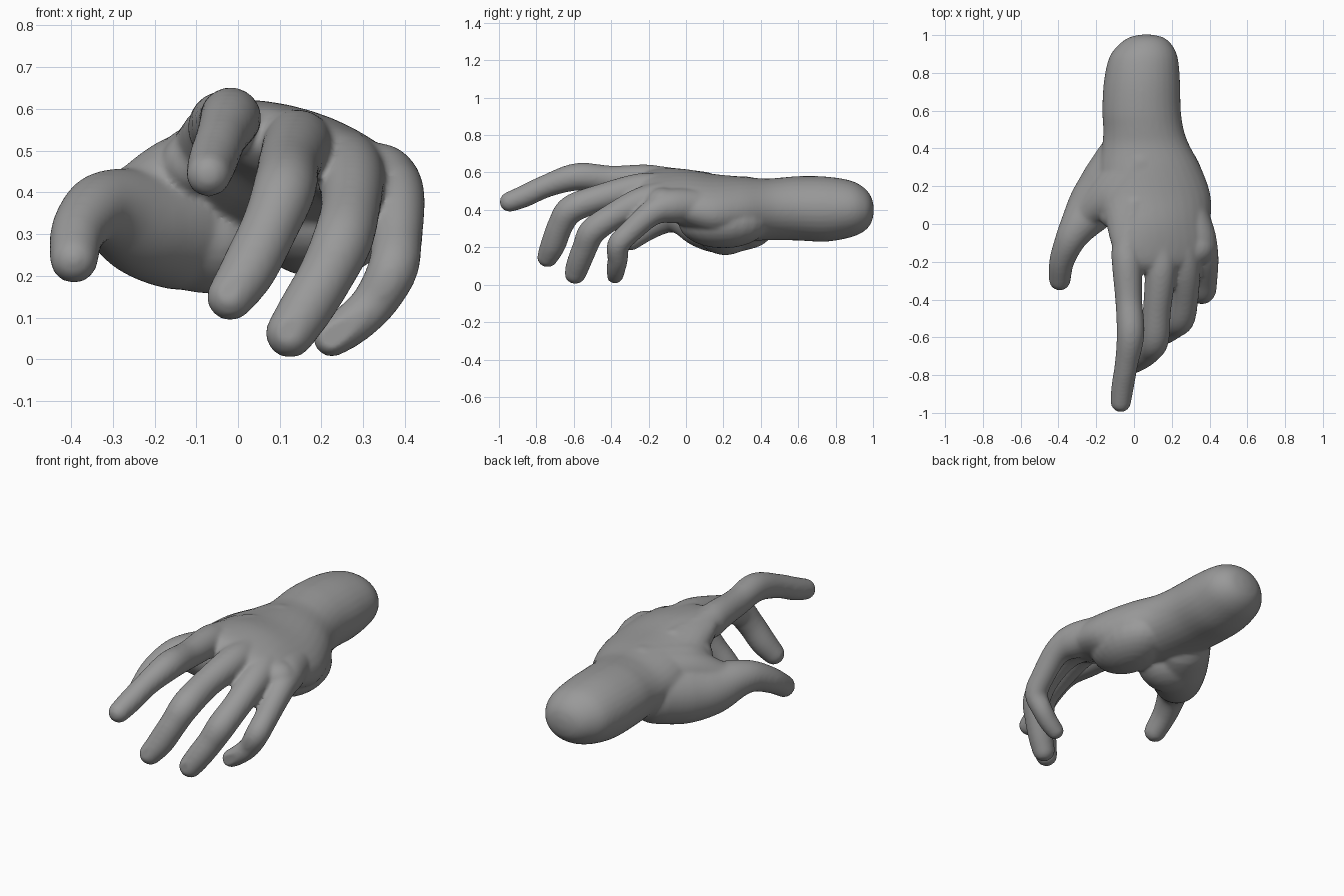
import bpy, bmesh, math
from mathutils import Vector

if "Cube" in bpy.data.objects:
    bpy.data.objects.remove(bpy.data.objects["Cube"])

SIDES = 32
bm = bmesh.new()


def catmull(rows, steps):
    """Smoothly interpolate rows of numbers."""
    out = []
    for i in range(len(rows) - 1):
        p = [rows[max(i - 1, 0)], rows[i], rows[i + 1], rows[min(i + 2, len(rows) - 1)]]
        for s in range(steps):
            t = s / steps
            out.append([0.5 * (2 * b + (c - a) * t + (2 * a - 5 * b + 4 * c - d) * t * t
                               + (3 * b - a - 3 * c + d) * t ** 3) for a, b, c, d in zip(*p)])
    return out + [list(rows[-1])]


def skin(rings):
    """Closed loft through rings given as (centre, u axis, v axis)."""
    loops = []
    for c, u, v in rings:
        loops.append([bm.verts.new(c + u * math.cos(k * math.tau / SIDES) + v * math.sin(k * math.tau / SIDES))
                      for k in range(SIDES)])
    for a, b in zip(loops, loops[1:]):
        for k in range(SIDES):
            j = (k + 1) % SIDES
            bm.faces.new((a[k], a[j], b[j], b[k]))
    bm.faces.new(loops[0][::-1])
    bm.faces.new(loops[-1])


def digit(rows, fat=1.08):
    """Tapered finger with round ends, rows of x, y, z, radius."""
    pts = catmull(rows, 6)
    rings = []
    for i, p in enumerate(pts):
        a, b = Vector(pts[max(i - 1, 0)][:3]), Vector(pts[min(i + 1, len(pts) - 1)][:3])
        t = (b - a).normalized()
        u = t.cross(Vector((0.3, 0.3, 1))).normalized()
        if rings:
            prev = rings[-1][1]
            u = (prev - t * prev.dot(t)).normalized()
        rings.append((Vector(p[:3]), u * p[3] * fat, t.cross(u) * p[3] * fat))
    # round caps as extra rings
    ends = []
    for (c, u, v), sgn in ((rings[0], -1), (rings[-1], 1)):
        n = u.cross(v).normalized() * u.length * sgn
        ends.append([(c + n * math.sin(q), u * math.cos(q), v * math.cos(q))
                     for q in (0.3, 0.6, 0.9, 1.2, 1.4, 1.52)])
    skin(ends[0][::-1] + rings + ends[1])


def blob(c, s):
    """Soft muscle or knuckle pad."""
    ret = bmesh.ops.create_uvsphere(bm, u_segments=24, v_segments=14, radius=1)
    for v in ret["verts"]:
        v.co = Vector(c) + Vector([a * b for a, b in zip(v.co, s)])


# forearm and palm: y, x, z, half width, half height, tilt
sections = [
    (1.003, .065, .40, .025, .025, 0), (.988, .065, .40, .09, .075, 0), (.95, .06, .402, .14, .118, 0),
    (.88, .05, .405, .182, .152, 0), (.75, .042, .404, .202, .174, 0), (.6, .04, .408, .208, .172, 0),
    (.5, .05, .405, .213, .167, .01), (.42, .062, .402, .23, .165, .03), (.3, .085, .405, .27, .172, .1),
    (.15, .115, .42, .295, .165, .2), (0, .13, .462, .285, .14, .28), (-.12, .148, .49, .275, .105, .32),
    (-.21, .14, .503, .21, .08, .32), (-.26, .13, .505, .11, .045, .32)]
skin([(Vector((x, y, z)), Vector((math.cos(t), 0, -math.sin(t))) * a, Vector((math.sin(t), 0, math.cos(t))) * b)
      for y, x, z, a, b, t in catmull(sections, 4)])

# index, middle, ring, little finger and thumb
digit([(.0, .1, .54, .06), (-.035, -.12, .55, .075), (-.036, -.22, .563, .074), (-.028, -.4, .565, .066),
       (-.018, -.58, .577, .068), (-.04, -.74, .53, .057), (-.06, -.86, .475, .055), (-.07, -.943, .443, .05)])
digit([(.09, .05, .52, .08), (.135, -.14, .51, .083), (.14, -.26, .51, .077), (.122, -.45, .465, .069),
       (.11, -.61, .405, .07), (.077, -.67, .32, .064), (.025, -.71, .215, .062), (-.018, -.74, .15, .053)])
digit([(.2, .03, .48, .08), (.25, -.13, .46, .085), (.27, -.25, .435, .075), (.27, -.39, .365, .066),
       (.25, -.5, .285, .067), (.21, -.54, .2, .062), (.165, -.57, .125, .06), (.125, -.592, .063, .055)])
digit([(.3, .06, .42, .085), (.345, -.08, .42, .085), (.378, -.18, .385, .065), (.38, -.29, .29, .057),
       (.37, -.36, .215, .056), (.325, -.365, .135, .05), (.27, -.375, .083, .047), (.225, -.38, .052, .043)])
digit([(-.05, .33, .345, .15), (-.13, .2, .325, .155), (-.22, .09, .33, .132), (-.3, -.02, .36, .095),
       (-.345, -.1, .355, .076), (-.383, -.2, .305, .064), (-.393, -.295, .24, .056)], 1.03)

# web of the thumb, heel of the hand, thumb muscle and outer knuckles
digit([(.04, .32, .45, .13), (-.09, .14, .465, .1), (-.11, .05, .47, .075)], 1)
digit([(.0, .3, .44, .13), (-.13, .16, .43, .11), (-.23, .07, .39, .085)], 1)
blob((.2, .2, .33), (.17, .24, .135))
blob((-.07, .21, .3), (.18, .16, .142))
blob((.325, -.12, .435), (.105, .1, .085))

bmesh.ops.recalc_face_normals(bm, faces=bm.faces)
mesh = bpy.data.meshes.new("hand")
bm.to_mesh(mesh)
bm.free()
hand = bpy.data.objects.new("hand", mesh)
bpy.context.collection.objects.link(hand)

# fuse everything into one soft skin
rm = hand.modifiers.new("fuse", "REMESH")
rm.mode, rm.voxel_size = "VOXEL", 0.01
sm = hand.modifiers.new("soften", "SMOOTH")
sm.factor, sm.iterations = 0.5, 10
fused = bpy.data.meshes.new_from_object(hand.evaluated_get(bpy.context.evaluated_depsgraph_get()))
hand.modifiers.clear()
hand.data = fused

# flat fingernails: tip centre, nail direction, depth
nails = [((-.07, -.96, .44), (0, -.75, .66), .043), ((-.018, -.745, .15), (-.1, -.95, .2), .046),
         ((.125, -.597, .063), (-.1, -.95, .05), .047), ((.225, -.38, .052), (-.1, -.95, 0), .037),
         ((-.395, -.305, .24), (-.3, -.85, .25), .045)]
for c, n, d in nails:
    c, n = Vector(c), Vector(n).normalized()
    for v in fused.vertices:
        h = (v.co - c).dot(n)
        if h > d and (v.co - c).length < .08:
            v.co -= n * (h - d)

skin_grey = bpy.data.materials.new("skin grey")
skin_grey.diffuse_color = (.32, .32, .32, 1)
skin_grey.use_nodes = True
skin_grey.node_tree.nodes["Principled BSDF"].inputs["Base Color"].default_value = skin_grey.diffuse_color
fused.materials.clear()
fused.materials.append(skin_grey)
for p in fused.polygons:
    p.use_smooth = True
    p.material_index = 0
